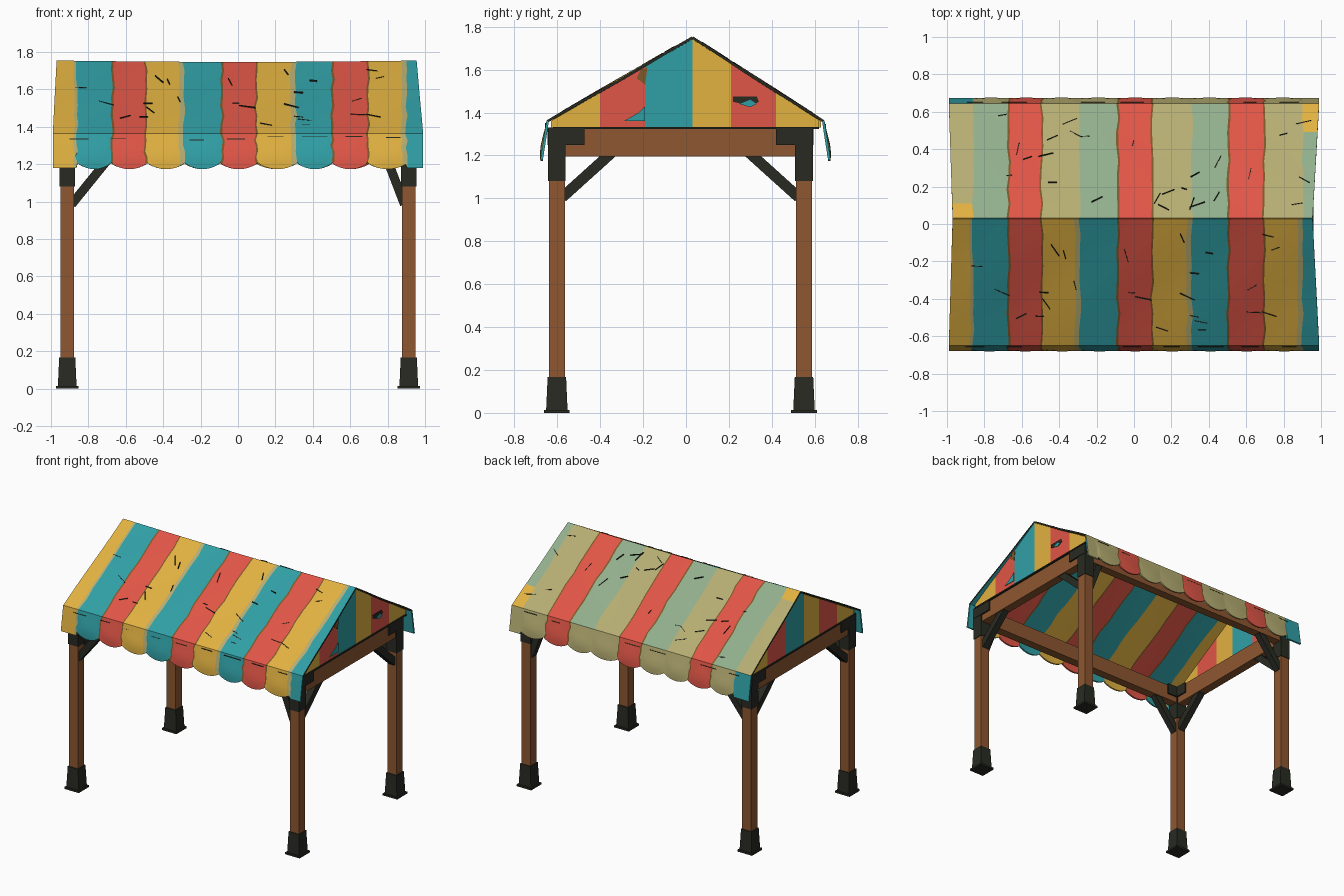
import bpy, bmesh, math, random
from mathutils import Vector, Matrix

random.seed(4)
cube = bpy.data.objects.get("Cube")
if cube:
    bpy.data.objects.remove(cube, do_unlink=True)


def material(name, r, g, b):
    lin = [((c / 255 + 0.055) / 1.055) ** 2.4 for c in (r, g, b)] + [1]
    m = bpy.data.materials.new(name)
    m.use_nodes = True
    m.diffuse_color = lin
    bsdf = m.node_tree.nodes["Principled BSDF"]
    bsdf.inputs["Base Color"].default_value = lin
    bsdf.inputs["Roughness"].default_value = 0.8
    return m


MATS = [material("yellow cloth", 226, 178, 65), material("teal cloth", 48, 160, 166),
        material("red cloth", 225, 86, 71), material("khaki cloth", 183, 174, 115),
        material("sage cloth", 146, 175, 141), material("brown wood", 141, 87, 48),
        material("dark iron", 40, 42, 34), material("brown stitching", 128, 88, 42)]
YELLOW, TEAL, RED, KHAKI, SAGE, WOOD, IRON, STITCH = range(8)


def finish(name, bm):
    bmesh.ops.recalc_face_normals(bm, faces=bm.faces)
    me = bpy.data.meshes.new(name)
    bm.to_mesh(me)
    bm.free()
    for m in MATS:
        me.materials.append(m)
    ob = bpy.data.objects.new(name, me)
    bpy.context.collection.objects.link(ob)
    return ob


def add_box(bm, size, matrix, mat, taper=1.0):
    verts = bmesh.ops.create_cube(bm, size=1)["verts"]
    for v in verts:
        k = taper if v.co.z > 0 else 1
        v.co = matrix @ Vector((v.co.x * size[0] * k, v.co.y * size[1] * k, v.co.z * size[2]))
    for f in {f for v in verts for f in v.link_faces}:
        f.material_index = mat


def box(name, size, loc, mat, taper=1.0):
    bm = bmesh.new()
    add_box(bm, size, Matrix.Translation(loc), mat, taper)
    return finish(name, bm)


def bar(name, a, b, thick, mat):
    a, b = Vector(a), Vector(b)
    rot = (b - a).to_track_quat("Z", "Y").to_matrix().to_4x4()
    bm = bmesh.new()
    add_box(bm, (thick, thick, (b - a).length), Matrix.Translation((a + b) / 2) @ rot, mat)
    return finish(name, bm)


# Roof outline shared by the cloth, gables and creases
RIDGE_Y, RIDGE_Z, EAVE_Z = 0.03, 1.75, 1.36
EAVE = {-1: -0.645, 1: 0.64}


def roof_z(y):
    edge = EAVE[1 if y > RIDGE_Y else -1]
    return RIDGE_Z + (EAVE_Z - RIDGE_Z) * (y - RIDGE_Y) / (edge - RIDGE_Y)


# Canopy cloth: striped slope plus scalloped valance, one half per side
BORDERS = [-0.98, -0.86, -0.675, -0.49, -0.29, -0.09, 0.10, 0.31, 0.50, 0.70, 0.90, 0.98]
CYCLE = [YELLOW, TEAL, RED]
FADED = {YELLOW: KHAKI, TEAL: SAGE, RED: RED}
BRIGHT = {KHAKI: YELLOW, SAGE: TEAL}
SLOPE_ROWS, DROP_ROWS, LAST = 8, 5, len(BORDERS) - 1
STEPS = [0, 0.06, 0.14, 0.26, 0.38, 0.5, 0.62, 0.74, 0.87, 0.95]


def cloth_colour(side, r, i, k):
    """Colour of a cloth face from its row, stripe and column in the stripe."""
    col = CYCLE[i % 3]
    if col == RED:
        return STITCH if k in (0, len(STEPS) - 1) else RED
    if side < 0:
        return KHAKI if col == YELLOW and k >= len(STEPS) - 2 else col
    if r >= SLOPE_ROWS:
        return TEAL if i == 0 else KHAKI
    if (i == 0 and r == 0) or (i >= LAST - 1 and r >= SLOPE_ROWS - 2 and (i == LAST - 1 or k > 6)):
        return YELLOW
    return FADED[col]


def canopy_half(name, side):
    bm = bmesh.new()
    rows = []
    for r in range(SLOPE_ROWS + DROP_ROWS + 1):
        s = min(r / SLOPE_ROWS, 1)
        d = max(0, r - SLOPE_ROWS) / DROP_ROWS
        edges = [x + random.uniform(-.007, .007) for x in BORDERS]
        edges[0], edges[-1] = -0.97 - 0.02 * s, 0.955 + 0.035 * s
        row = []
        for i in range(LAST):
            end = i in (0, LAST - 1)
            for t in STEPS + ([1] if i == LAST - 1 else []):
                x = edges[i] + (edges[i + 1] - edges[i]) * t
                puff = 0 if end else math.sin(math.pi * t) ** 0.7
                y = RIDGE_Y + (EAVE[side] - RIDGE_Y) * s
                z = roof_z(y) - 0.008 * (1 - x * x) * (1 - s)
                z += 0.004 * math.sin(9 * x + 5 * s) * math.sin(math.pi * s)
                if r > SLOPE_ROWS:
                    bottom = 1.18 if end else 1.208 - 0.034 * puff
                    z = EAVE_Z + (bottom - EAVE_Z) * d
                    y += side * (0.028 * d + 0.016 * puff * math.sin(math.pi * d) * d)
                row.append(bm.verts.new((x, y, z)))
        rows.append(row)
    for r in range(len(rows) - 1):
        for c in range(len(rows[0]) - 1):
            f = bm.faces.new((rows[r][c], rows[r][c + 1], rows[r + 1][c + 1], rows[r + 1][c]))
            f.material_index = cloth_colour(side, r, c // len(STEPS), c % len(STEPS))
    ob = finish(name, bm)
    mod = ob.modifiers.new("cloth thickness", "SOLIDIFY")
    mod.thickness, mod.offset = 0.012, 0
    bpy.ops.object.select_all(action="DESELECT")
    ob.select_set(True)
    bpy.context.view_layer.objects.active = ob
    bpy.ops.object.modifier_apply(modifier=mod.name)
    bpy.ops.object.shade_smooth_by_angle(angle=math.radians(35))
    # unfaded lining inside, dark cut ends and teal corner flaps
    for p in ob.data.polygons:
        rim, inside = abs(p.normal.x) > 0.8, p.normal.y * side < -0.1
        if (rim or inside) and p.center.z < EAVE_Z and abs(p.center.x) > 0.87:
            p.material_index = TEAL
        elif rim and abs(p.center.x) > 0.94:
            p.material_index = IRON
        elif inside:
            p.material_index = BRIGHT.get(p.material_index, p.material_index)


canopy_half("front_canopy", -1)
canopy_half("back_canopy", 1)

# Gable cloths, the second one turned half round
GABLE_Y = [-0.63, -0.40, -0.19, RIDGE_Y, 0.21, 0.42, 0.62]
GABLE_COLOURS = [YELLOW, RED, TEAL, YELLOW, RED, YELLOW]
for sx, label in ((1, "right"), (-1, "left")):
    bm = bmesh.new()
    for y0, y1, col in zip(GABLE_Y, GABLE_Y[1:], GABLE_COLOURS):
        y0, y1 = y0 * sx, y1 * sx
        cuts = [y0, y1]
        if min(cuts) < RIDGE_Y - 0.001 and max(cuts) > RIDGE_Y + 0.001:
            cuts.insert(1, RIDGE_Y)
        x = 0.953 * sx
        pts = [(x, y0, 1.33), (x, y1, 1.33)] + [(x, y, roof_z(y) - 0.008) for y in reversed(cuts)]
        bm.faces.new([bm.verts.new(p) for p in pts]).material_index = col
    bmesh.ops.remove_doubles(bm, verts=bm.verts, dist=0.0005)
    gable = finish(label + "_gable", bm)
    gable.modifiers.new("cloth thickness", "SOLIDIFY").thickness = 0.008
    box(label + "_gable_hem", (0.014, 1.24, 0.01), (0.954 * sx, 0, 1.328), IRON)


# Torn patches on the right gable
def patch(name, outline, x, mat):
    bm = bmesh.new()
    bm.faces.new([bm.verts.new((x, y, z)) for y, z in outline]).material_index = mat
    finish(name, bm).modifiers.new("thickness", "SOLIDIFY").thickness = 0.003


patch("gable_patch", [(-.29, 1.36), (-.19, 1.36), (-.19, 1.43), (-.22, 1.40)], 0.959, TEAL)
patch("gable_stain", [(-.23, 1.56), (-.19, 1.53), (-.18, 1.61), (-.21, 1.60)], 0.959, STITCH)
patch("gable_tear", [(.22, 1.45), (.30, 1.43), (.34, 1.45), (.33, 1.475), (.22, 1.475)], 0.959, IRON)
patch("gable_tear_lining", [(.25, 1.44), (.30, 1.425), (.33, 1.44), (.30, 1.46)], 0.962, TEAL)

# Posts with iron feet, sleeves, sockets and braces
PX, PY = 0.913, {-1: -0.602, 1: 0.55}
for sx in (-1, 1):
    for sy in (-1, 1):
        x, y = PX * sx, PY[sy]
        box("post", (0.074, 0.074, 1.30), (x, y, 0.66), WOOD)
        box("foot_plate", (0.12, 0.12, 0.014), (x, y, 0.007), IRON)
        box("foot_sleeve", (0.1, 0.1, 0.155), (x, y, 0.09), IRON, 0.86)
        box("post_sleeve", (0.082, 0.082, 0.25), (x, y, 1.205), IRON)
        box("side_beam_socket", (0.088, 0.17, 0.08), (x, y - sy * 0.045, 1.288), IRON)
        box("long_beam_socket", (0.15, 0.088, 0.08), (x - sx * 0.05, y, 1.288), IRON)
        reach = 0.70 if sx < 0 else 0.80
        bar("long_brace", (0.89 * sx, y, 0.985), (reach * sx, y, 1.22), 0.048, IRON)
        bar("side_brace", (x, y - sy * 0.025, 1.005), (x, y - sy * 0.28, 1.235), 0.05, IRON)

# Beams tying the posts together
for sx in (-1, 1):
    box("side_beam", (0.065, 1.13, 0.13), (PX * sx, -0.026, 1.26), WOOD)
for sy in (-1, 1):
    box("long_beam", (1.8, 0.065, 0.115), (0, PY[sy], 1.262), WOOD)

# Short dark creases scattered over the cloth
bm = bmesh.new()
for side in (-1, 1):
    tilt = math.atan2(EAVE_Z - RIDGE_Z, EAVE[side] - RIDGE_Y)
    for n in range(26):
        y = RIDGE_Y + (EAVE[side] - RIDGE_Y) * random.uniform(0.08, 0.92)
        turn = random.choice((0.2, 0.4, 1.2, 2.7)) + random.uniform(-.2, .2)
        m = (Matrix.Translation((random.uniform(-.92, .92), y, roof_z(y) + 0.004))
             @ Matrix.Rotation(tilt, 4, "X") @ Matrix.Rotation(turn, 4, "Z"))
        add_box(bm, (random.uniform(.03, .09), 0.004, 0.009), m, IRON)
    for n in range(9):
        m = Matrix.Translation((-0.85 + n * 0.21, EAVE[side] + side * 0.008, random.uniform(1.32, 1.35)))
        add_box(bm, (random.uniform(.06, .14), 0.009, 0.004), m, IRON)
finish("cloth_creases", bm)
